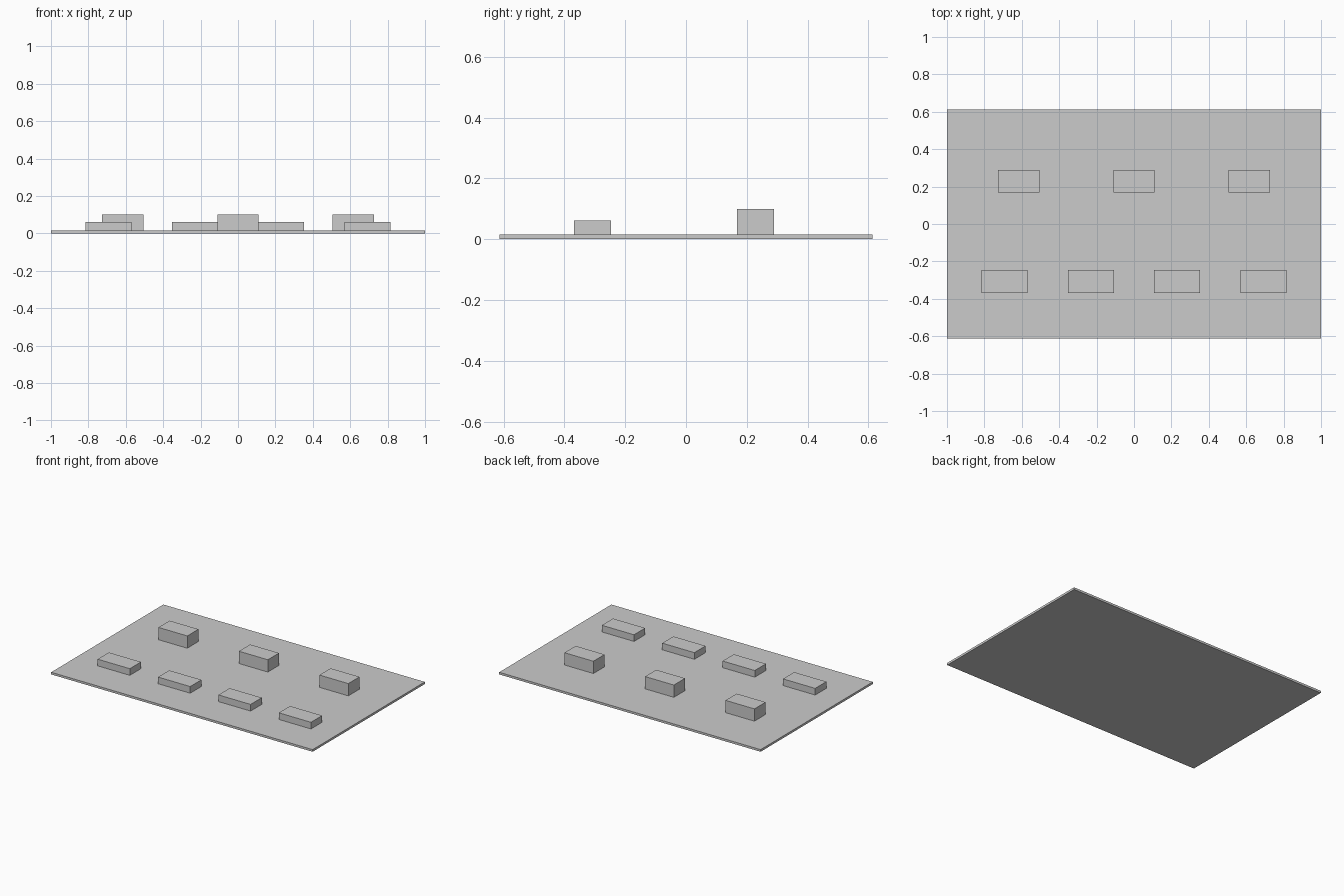
import bpy
import bmesh
from mathutils import Matrix, Vector

if "Cube" in bpy.data.objects:
    bpy.data.objects.remove(bpy.data.objects["Cube"], do_unlink=True)

# Single plain grey
grey = bpy.data.materials.new("plain_grey")
grey.use_nodes = True
colour = (0.6, 0.6, 0.6, 1.0)
grey.diffuse_color = colour
grey.node_tree.nodes["Principled BSDF"].inputs["Base Color"].default_value = colour


def box(name, x, y, bottom, top, width, depth):
    """Sharp-edged box centred on x, y and spanning bottom to top."""
    bm = bmesh.new()
    size = Vector((width, depth, top - bottom))
    bmesh.ops.create_cube(bm, size=1, matrix=Matrix.Diagonal(size).to_4x4())
    mesh = bpy.data.meshes.new(name)
    bm.to_mesh(mesh)
    bm.free()
    mesh.materials.append(grey)
    obj = bpy.data.objects.new(name, mesh)
    obj.location = (x, y, (bottom + top) / 2)
    bpy.context.collection.objects.link(obj)
    return obj


PLATE_TOP = 0.015

# Thin ground plate
box("base_plate", 0, 0, 0, PLATE_TOP, 2, 1.226)

# Back row of three tall blocks
for i in range(3):
    box(f"tall_block_{i + 1}", (i - 1) * 0.616, 0.229, PLATE_TOP, 0.1, 0.221, 0.122)

# Front row of four low blocks
for i in range(4):
    box(f"low_block_{i + 1}", (i - 1.5) * 0.462, -0.307, PLATE_TOP, 0.061, 0.246, 0.122)
